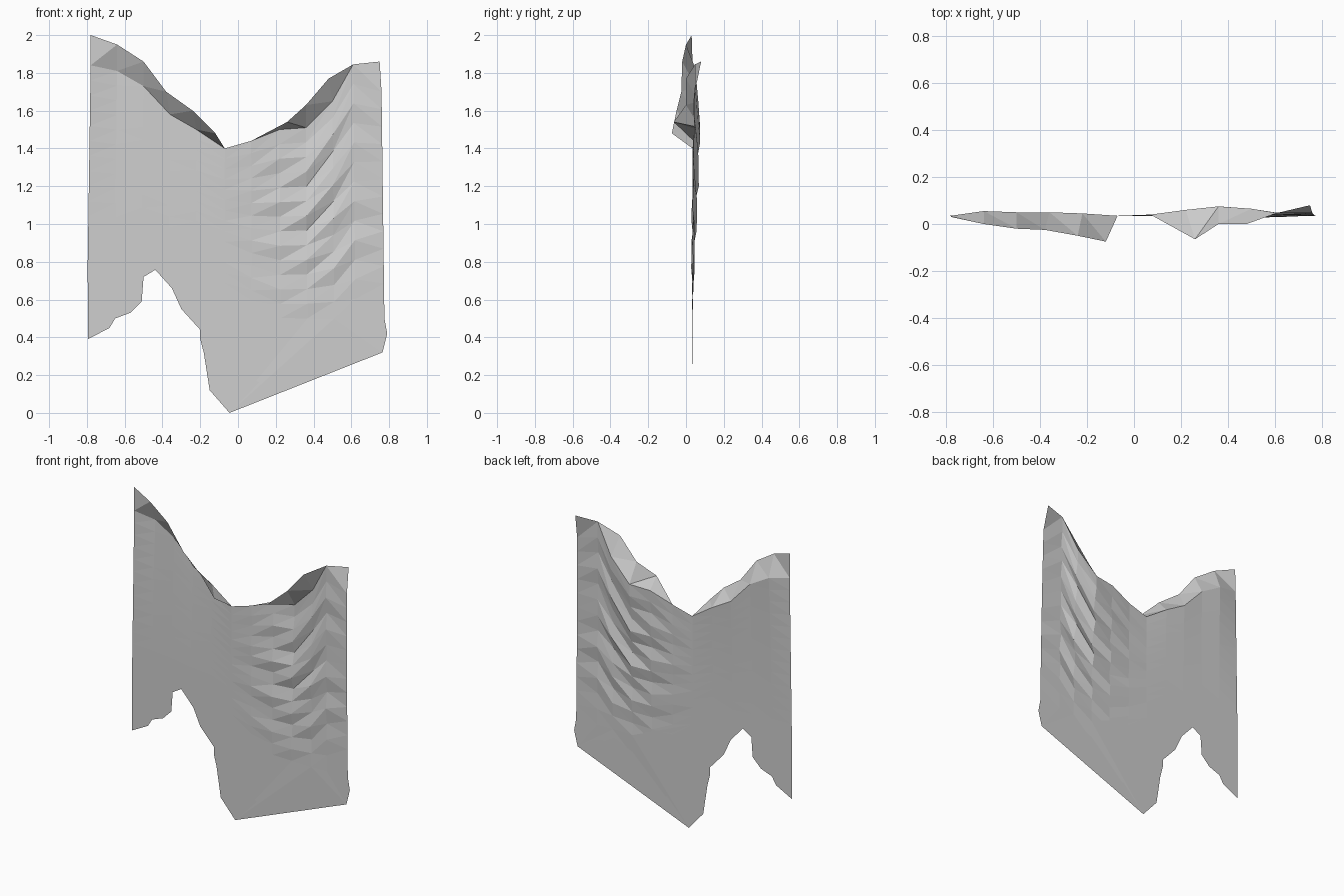
import bpy
import bmesh
from math import sin, pi

cube = bpy.data.objects.get("Cube")
if cube:
    bpy.data.objects.remove(cube, do_unlink=True)

# Upper fold line of the cloth, one point per weave column (x, y, z)
FOLD_LINE = [
    (-.78, .035, 1.84), (-.64, .055, 1.81), (-.5, .05, 1.73), (-.36, .05, 1.58),
    (-.22, .045, 1.5), (-.07, .035, 1.4), (.07, .04, 1.44), (.22, .06, 1.5),
    (.36, .075, 1.51), (.5, .065, 1.65), (.61, .047, 1.845), (.76, .047, 1.7)]

# Torn lower edge, right to left (x, z)
TORN_EDGE = [
    (.79, .42), (.765, .32), (.65, .39), (.575, .33), (.56, .41), (.5, .445),
    (.365, .39), (.32, .27), (.23, .23), (.155, .15), (.09, .17), (-.045, 0),
    (-.15, .12), (-.155, .22), (-.2, .39), (-.2, .44), (-.3, .55), (-.35, .66),
    (-.44, .76), (-.5, .72), (-.51, .59), (-.57, .53), (-.65, .5), (-.68, .45),
    (-.795, .39)]

# Free edges of the drooping hem on both sides (x, y, z)
RIGHT_HEM = [
    (-.78, .03, 2), (-.64, 0, 1.95), (-.5, -.02, 1.86), (-.38, -.025, 1.7),
    (-.24, -.05, 1.6), (-.12, -.075, 1.48)]
LEFT_HEM = [(.26, -.065, 1.54), (.36, 0, 1.63), (.48, 0, 1.77)]
CORNER = (.75, .08, 1.86)

ROWS = 13
HANG_Y = .035


def clamp(value):
    return max(0, min(1, value))


def base_height(x):
    """Height where the regular weave ends and the torn part begins."""
    return .8 - .3 * clamp((x + .22) / .4)


def ripple(x, z):
    """Diagonal creases on the left half, fading out at the borders."""
    across = clamp((x - .02) / .3) * clamp((.7 - x) / .18)
    fade = clamp((z - .42) / .6)
    return .016 * across * fade * sin(2 * pi * (z - 1.3 * x - .9) / .24)


def cloth_column(bm, top):
    """Vertices of one weave column, from the torn part to the fold line."""
    x, y, z_top = top
    z_low = base_height(x)
    column = []
    for row in range(ROWS + 1):
        t = row / ROWS
        z = z_low + (z_top - z_low) * t
        px = x * (1 + .02 * (1 - t))
        py = HANG_Y + (y - HANG_Y) * t * t + ripple(x, z) * (1 - t ** 6)
        column.append(bm.verts.new((px, py, z)))
    return column


bm = bmesh.new()

# Woven sheet
columns = [cloth_column(bm, point) for point in FOLD_LINE]
for a, b in zip(columns, columns[1:]):
    for row in range(ROWS):
        bm.faces.new((a[row], b[row], b[row + 1]))
        bm.faces.new((a[row], b[row + 1], a[row + 1]))

# Torn bottom, joined to the sheet
torn = [bm.verts.new((x, HANG_Y, z)) for x, z in TORN_EDGE]
bottom = bm.faces.new([c[0] for c in reversed(columns)][::-1] + torn)
bmesh.ops.triangulate(bm, faces=[bottom], ngon_method='EAR_CLIP')

# Drooping hem
fold = [c[-1] for c in columns]
right = [bm.verts.new(p) for p in RIGHT_HEM]
left = [fold[6]] + [bm.verts.new(p) for p in LEFT_HEM] + [fold[10]]
hem_faces = []
for inner, outer in ((fold[:6], right), (fold[6:11], left)):
    for i in range(len(inner) - 1):
        ring = [inner[i], inner[i + 1], outer[i + 1], outer[i]]
        hem_faces.append(bm.faces.new(list(dict.fromkeys(ring))))
hem_faces.append(bm.faces.new((fold[10], fold[11], bm.verts.new(CORNER))))
bmesh.ops.triangulate(bm, faces=hem_faces)
bmesh.ops.recalc_face_normals(bm, faces=bm.faces[:])

# Keep the visible side of the sheet towards the front
bm.normal_update()
if sum(f.normal.y * f.calc_area() for f in bm.faces) > 0:
    bmesh.ops.reverse_faces(bm, faces=bm.faces[:])

mesh = bpy.data.meshes.new("torn_banner")
bm.to_mesh(mesh)
bm.free()
banner = bpy.data.objects.new("torn_banner", mesh)
bpy.context.collection.objects.link(banner)

# Plain cloth colour
cloth = bpy.data.materials.new("pale_grey_cloth")
cloth.use_nodes = True
colour = (.62, .62, .62, 1)
cloth.diffuse_color = colour
shader = cloth.node_tree.nodes["Principled BSDF"]
shader.inputs["Base Color"].default_value = colour
shader.inputs["Roughness"].default_value = .9
mesh.materials.append(cloth)
